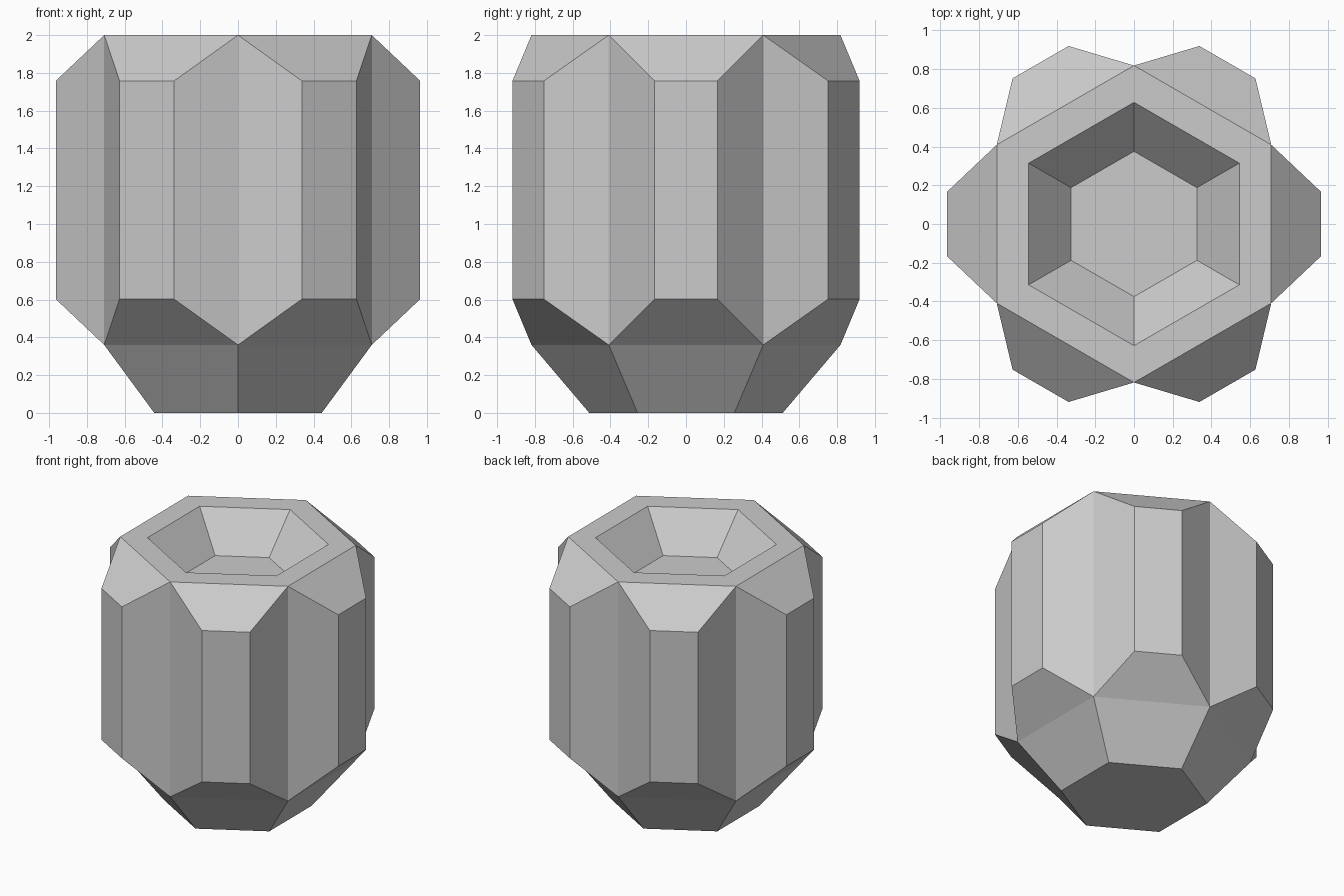
import bpy, bmesh
from math import sin, cos, pi

if "Cube" in bpy.data.objects:
    bpy.data.objects.remove(bpy.data.objects["Cube"])

SIDES = 6
# profile of the pot as (radius, height): base, shoulder, rim, mouth, cavity floor
PROFILE = [(0.512, 0.0), (0.818, 0.36), (0.818, 2.0), (0.628, 2.0), (0.375, 1.73)]

bm = bmesh.new()


def ring(radius, z):
    angles = [pi / 2 + k * 2 * pi / SIDES for k in range(SIDES)]
    return [bm.verts.new((radius * cos(a), radius * sin(a), z)) for a in angles]


def bridge(low, high):
    return [bm.faces.new((low[i], low[(i + 1) % SIDES], high[(i + 1) % SIDES], high[i]))
            for i in range(SIDES)]


# hexagonal body with tapered base and sunken mouth
rings = [ring(r, z) for r, z in PROFILE]
bands = [bridge(a, b) for a, b in zip(rings, rings[1:])]
bm.faces.new(rings[0][::-1])
bm.faces.new(rings[-1])
bm.normal_update()

# bevelled ribs raised from the six upright walls
bmesh.ops.inset_individual(bm, faces=bands[1], thickness=0.242, depth=0.256,
                           use_even_offset=True)

mesh = bpy.data.meshes.new("faceted_pot")
bm.to_mesh(mesh)
bm.free()
pot = bpy.data.objects.new("faceted_pot", mesh)
bpy.context.collection.objects.link(pot)
